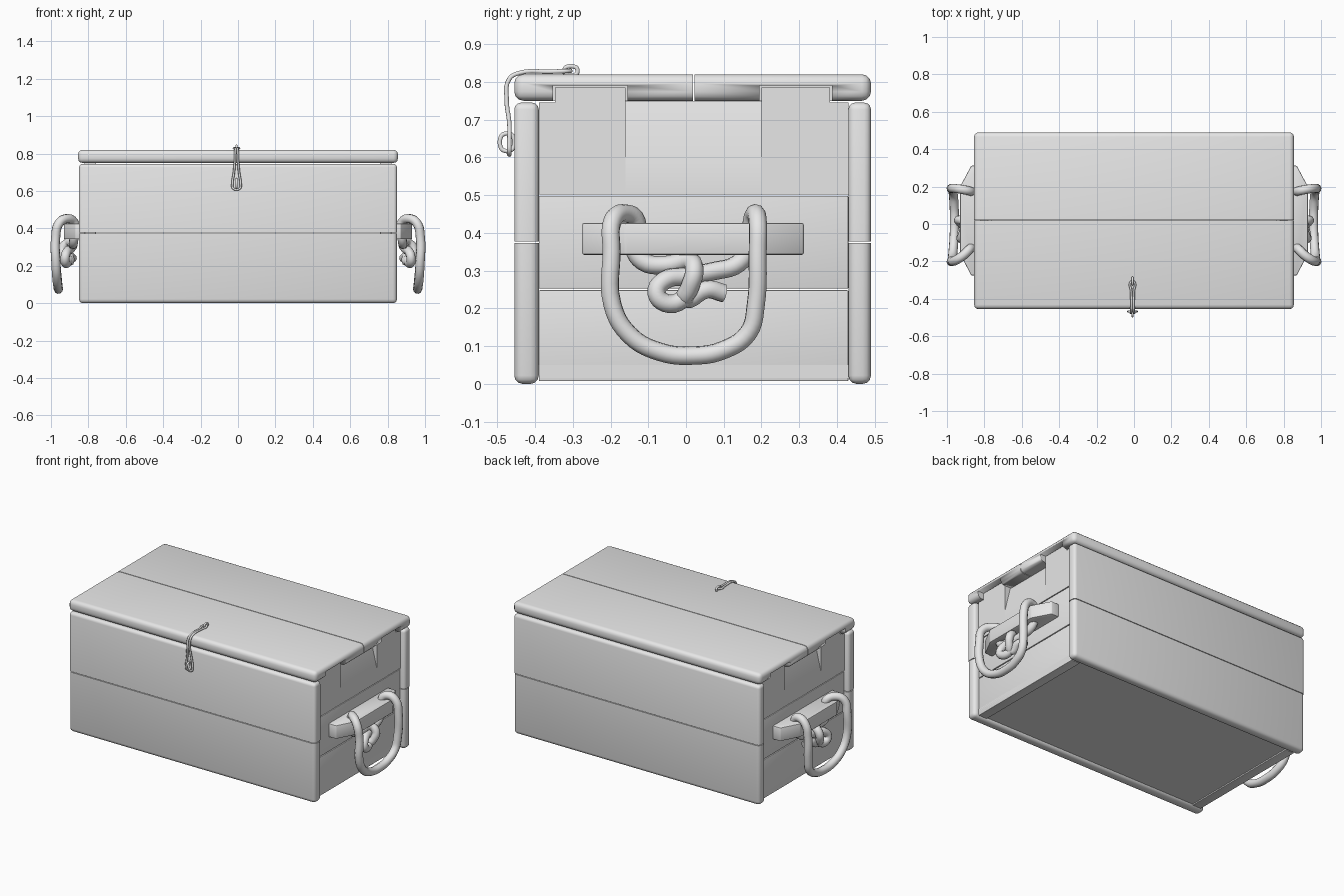
import bpy
import bmesh
from mathutils import Vector
from math import radians

if "Cube" in bpy.data.objects:
    bpy.data.objects.remove(bpy.data.objects["Cube"])

GREY = (0.8, 0.8, 0.8, 1)
mat = bpy.data.materials.new("plain_grey")
mat.use_nodes = True
mat.diffuse_color = GREY
mat.node_tree.nodes["Principled BSDF"].inputs["Base Color"].default_value = GREY


def select_only(ob):
    bpy.ops.object.select_all(action='DESELECT')
    ob.select_set(True)
    bpy.context.view_layer.objects.active = ob


def finish(name, bm):
    bmesh.ops.recalc_face_normals(bm, faces=bm.faces)
    me = bpy.data.meshes.new(name)
    bm.to_mesh(me)
    bm.free()
    me.materials.append(mat)
    ob = bpy.data.objects.new(name, me)
    bpy.context.collection.objects.link(ob)
    select_only(ob)
    bpy.ops.object.shade_smooth_by_angle(angle=radians(40))
    return ob


def board(name, lo, hi, r=0, flat=None):
    """Box with rounded edges; edges on the flat (axis, value) side stay sharp."""
    bm = bmesh.new()
    bmesh.ops.create_cube(bm, size=1)
    lo, hi = Vector(lo), Vector(hi)
    for v in bm.verts:
        v.co = [lo[i] if v.co[i] < 0 else hi[i] for i in range(3)]
    if r:
        def on_seam(e):
            return flat and all(abs(v.co[flat[0]] - flat[1]) < 1e-4 for v in e.verts)
        edges = [e for e in bm.edges if not on_seam(e)]
        bmesh.ops.bevel(bm, geom=edges, offset=r, segments=3, profile=0.5,
                        affect='EDGES', clamp_overlap=True)
    return finish(name, bm)


def prism(name, points, offset, bevel=0):
    """Polygon of 3D points extruded along a vector."""
    bm = bmesh.new()
    face = bm.faces.new([bm.verts.new(p) for p in points])
    new = bmesh.ops.extrude_face_region(bm, geom=[face], use_keep_orig=True)["geom"]
    bmesh.ops.translate(bm, vec=offset,
                        verts=[g for g in new if isinstance(g, bmesh.types.BMVert)])
    if bevel:
        bmesh.ops.recalc_face_normals(bm, faces=bm.faces)
        bmesh.ops.bevel(bm, geom=bm.edges[:], offset=bevel, segments=2,
                        profile=0.5, affect='EDGES')
    return finish(name, bm)


def tube(name, points, r, closed=False):
    """Round rope or wire through the points."""
    cu = bpy.data.curves.new(name, 'CURVE')
    cu.dimensions = '3D'
    cu.bevel_depth, cu.bevel_resolution, cu.resolution_u = r, 3, 5
    cu.use_fill_caps = True
    sp = cu.splines.new('BEZIER')
    sp.bezier_points.add(len(points) - 1)
    for bp, p in zip(sp.bezier_points, points):
        bp.co = p
        bp.handle_left_type = bp.handle_right_type = 'AUTO'
    sp.use_cyclic_u = closed
    cu.materials.append(mat)
    ob = bpy.data.objects.new(name, cu)
    bpy.context.collection.objects.link(ob)
    return ob


W = 0.85            # half width of the long walls
FRONT, BACK = -0.455, 0.49
IN_F, IN_B = -0.39, 0.43
SEAM, TOP = 0.375, 0.745
GAP = 0.002
P_IN, P_OUT = 0.76, 0.82   # end panel thickness range

# Long walls, two planks each
for label, y0, y1 in (("front", FRONT, IN_F), ("back", IN_B, BACK)):
    board(label + "_lower_plank", (-W, y0, 0), (W, y1, SEAM - GAP), 0.022, (2, SEAM - GAP))
    board(label + "_upper_plank", (-W, y0, SEAM + GAP), (W, y1, TOP), 0.018, (2, SEAM + GAP))

# Floor
board("floor_board", (-P_OUT, IN_F, 0.015), (P_OUT, IN_B, 0.05))

# Lid boards with notches for the end panel tabs
NOTCHES = ((-0.352, -0.155), (0.195, 0.387))
MID = 0.02
for label, y0, y1, seam in (("front", FRONT, MID - GAP, MID - GAP),
                            ("back", MID + GAP, BACK, MID + GAP)):
    lid = board("lid_" + label + "_board", (-0.855, y0, 0.75), (0.855, y1, 0.82),
                0.024, (1, seam))
    n0, n1 = NOTCHES[0] if label == "front" else NOTCHES[1]
    for s in (1, -1):
        x0, x1 = sorted((s * 0.72, s))
        cutter = board("notch_cutter", (x0, n0, 0.7), (x1, n1, 0.79))
        cutter.hide_render = True
        mod = lid.modifiers.new("notch", 'BOOLEAN')
        mod.operation, mod.solver, mod.object = 'DIFFERENCE', 'EXACT', cutter
        select_only(lid)
        bpy.ops.object.modifier_apply(modifier="notch")
        bpy.data.objects.remove(cutter)

for s, side in ((1, "left"), (-1, "right")):
    # End wall lower planks
    x0, x1 = sorted((s * P_IN, s * P_OUT))
    for i, (z0, z1) in enumerate(((0.005, 0.25), (0.25, 0.5))):
        board(f"{side}_end_plank_{i}", (x0, IN_F, z0 + GAP), (x1, IN_B, z1 - GAP), 0.003)

    # End wall top plank: two tabbed blocks and a sloping finger recess between
    thick = (s * (P_OUT - P_IN), 0, 0)
    for label, outer, step, inner in (("front", IN_F, -0.347, -0.16),
                                      ("back", IN_B, 0.382, 0.2)):
        outline = ((outer, 0.502), (inner, 0.502), (inner, 0.785),
                   (step, 0.785), (step, TOP), (outer, TOP))
        prism(f"{side}_end_{label}_tab", [(s * P_IN, y, z) for y, z in outline], thick)
    slope = ((P_IN, 0.502), (P_OUT, 0.502), (P_OUT, 0.585), (0.78, 0.748), (P_IN, 0.748))
    prism(side + "_finger_recess", [(s * x, -0.16, z) for x, z in slope], (0, 0.36, 0))

    # Tapered handle cleat
    plan = ((0.81, -0.275), (0.87, -0.275), (0.93, -0.16),
            (0.93, 0.2), (0.87, 0.312), (0.81, 0.312))
    prism(side + "_handle_cleat", [(s * x, y, 0.342) for x, y in plan],
          (0, 0, 0.084), 0.005)

    # Rope handle with its knot, points as x, y, z
    rope = [
        (0.885, 0.1, 0.24), (0.9, 0.055, 0.25), (0.905, 0.0, 0.225),
        (0.93, 0.01, 0.255), (0.935, 0.022, 0.3), (0.905, 0.01, 0.325),
        (0.885, -0.05, 0.315), (0.88, -0.115, 0.325), (0.875, -0.14, 0.37),
        (0.875, -0.13, 0.43), (0.91, -0.165, 0.452), (0.955, -0.195, 0.43),
        (0.975, -0.197, 0.35), (0.973, -0.195, 0.21), (0.968, -0.15, 0.13),
        (0.962, -0.07, 0.085), (0.96, 0.02, 0.075), (0.962, 0.1, 0.09),
        (0.967, 0.165, 0.135), (0.973, 0.185, 0.21), (0.975, 0.19, 0.35),
        (0.955, 0.19, 0.43), (0.91, 0.183, 0.452), (0.875, 0.175, 0.43),
        (0.875, 0.17, 0.37), (0.88, 0.14, 0.32), (0.89, 0.07, 0.298),
        (0.9, 0.0, 0.285), (0.915, -0.055, 0.275), (0.925, -0.078, 0.24),
        (0.92, -0.045, 0.212), (0.905, 0.01, 0.235),
    ]
    tube(side + "_rope_handle", [(s * x, y, z) for x, y, z in rope], 0.0245)

# Wire latch: one long loop, mirrored across its middle
X0 = -0.008
half = ((0.009, -0.31, 0.829), (0.007, -0.36, 0.827), (0.006, -0.44, 0.824),
        (0.007, -0.468, 0.808), (0.009, -0.475, 0.75), (0.015, -0.468, 0.69),
        (0.022, -0.468, 0.64), (0.018, -0.468, 0.614))
loop = [(X0 + x, y, z) for x, y, z in half]
loop += [(X0 - x, y, z) for x, y, z in reversed(half)]
tube("latch_wire", loop, 0.006, True)

# Latch staples on the lid and front wall
for name, y, z, dy, dz in (("lid_staple", -0.305, 0.829, 0.016, 0.011),
                           ("front_staple", -0.474, 0.64, 0.017, 0.021)):
    ring = [(X0, y + a * dy, z + b * dz) for a, b in
            ((-1, -0.6), (-0.6, -1), (0.6, -1), (1, -0.6),
             (1, 0.6), (0.6, 1), (-0.6, 1), (-1, 0.6))]
    tube(name, ring, 0.006, True)
